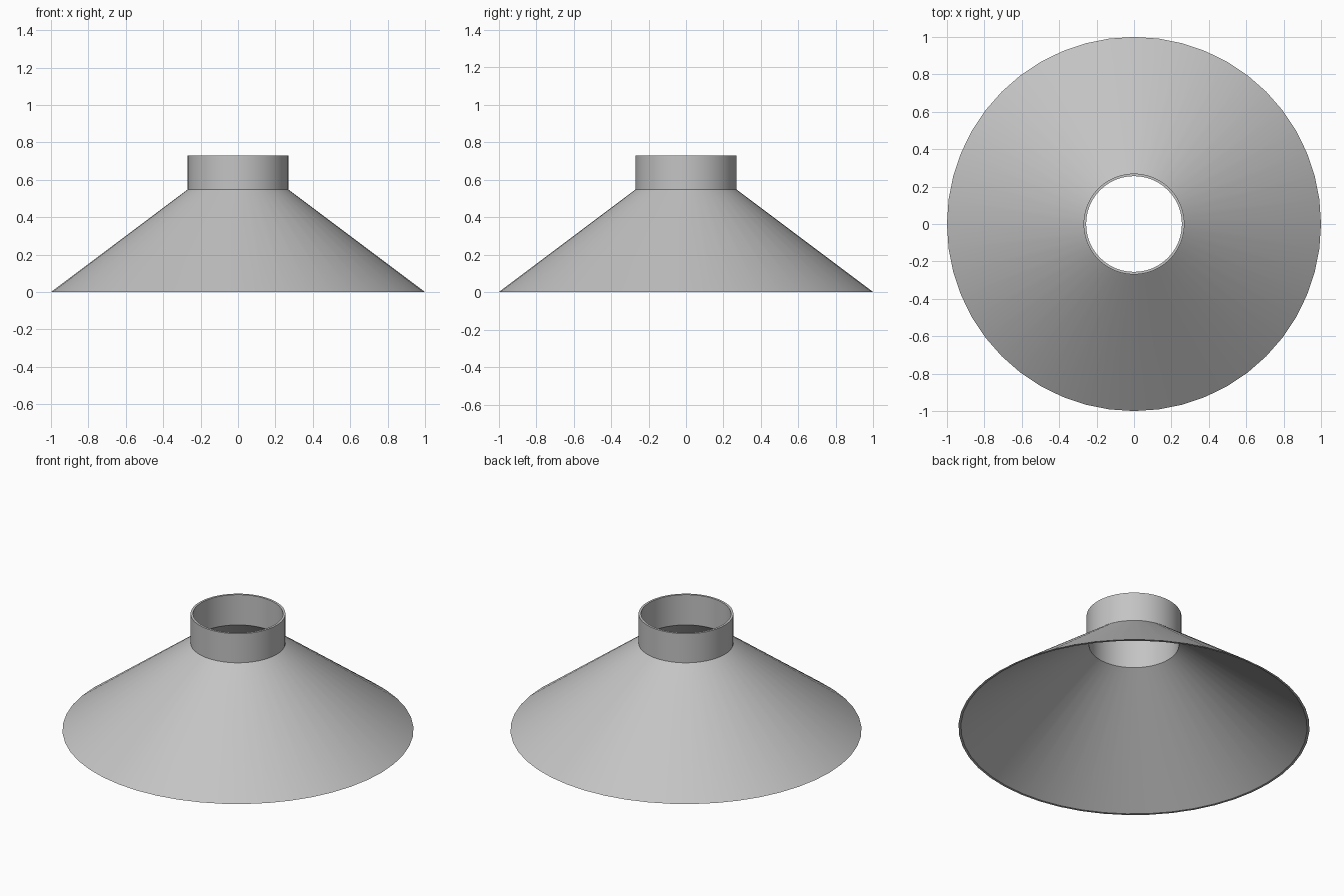
import bpy, bmesh, math

if "Cube" in bpy.data.objects:
    bpy.data.objects.remove(bpy.data.objects["Cube"])

SEGMENTS = 48

# Single painted-metal grey
grey = bpy.data.materials.new("light grey metal")
grey.use_nodes = True
colour = (0.55, 0.55, 0.55, 1)
grey.diffuse_color = colour
grey.node_tree.nodes["Principled BSDF"].inputs["Base Color"].default_value = colour


def lathe(name, profile):
    """Revolve a closed (radius, height) profile around the z axis."""
    bm = bmesh.new()
    rings = []
    for r, z in profile:
        ring = []
        for i in range(SEGMENTS):
            a = math.tau * i / SEGMENTS
            ring.append(bm.verts.new((r * math.cos(a), r * math.sin(a), z)))
        rings.append(ring)
    for low, high in zip(rings, rings[1:] + rings[:1]):
        for i in range(SEGMENTS):
            j = (i + 1) % SEGMENTS
            bm.faces.new((low[i], low[j], high[j], high[i]))
    bmesh.ops.recalc_face_normals(bm, faces=bm.faces)
    mesh = bpy.data.meshes.new(name)
    bm.to_mesh(mesh)
    bm.free()
    mesh.materials.append(grey)
    obj = bpy.data.objects.new(name, mesh)
    bpy.context.collection.objects.link(obj)
    bpy.ops.object.select_all(action="DESELECT")
    obj.select_set(True)
    bpy.context.view_layer.objects.active = obj
    bpy.ops.object.shade_smooth_by_angle(angle=math.radians(30))


# Hollow flared shade and neck in one thin-walled shell
outer_r, neck_r, wall = 1.0, 0.27, 0.014
shoulder_z, top_z = 0.547, 0.73
lathe("lamp_shade", [
    (outer_r, 0),
    (neck_r, shoulder_z),
    (neck_r, top_z),
    (neck_r - wall, top_z),
    (neck_r - wall, shoulder_z - wall / 2),
    (outer_r - wall, 0),
])
